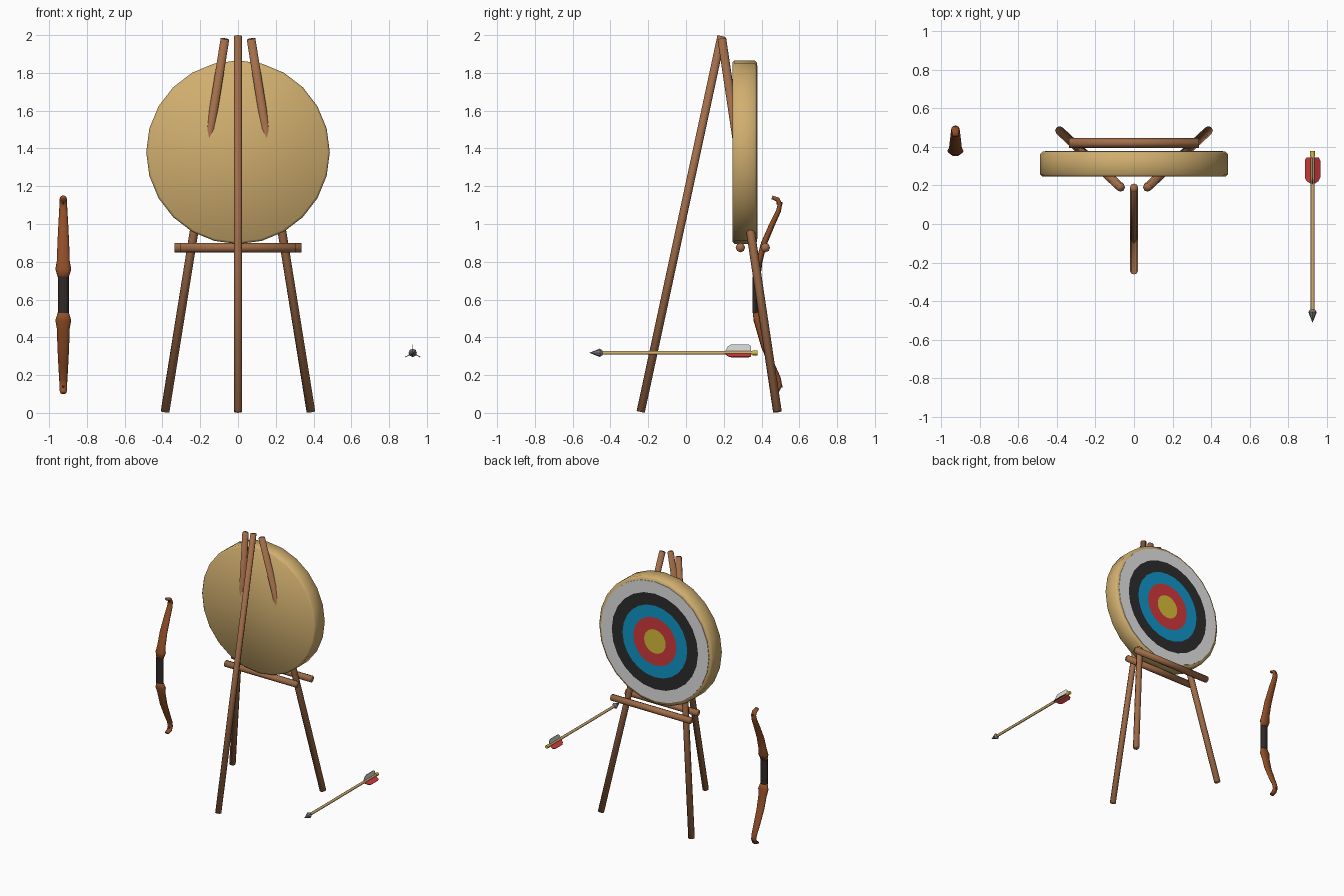
import bpy
import math
from mathutils import Vector, Matrix

cube = bpy.data.objects.get("Cube")
if cube:
    bpy.data.objects.remove(cube, do_unlink=True)


def material(name, r, g, b):
    m = bpy.data.materials.new(name)
    m.use_nodes = True
    m.diffuse_color = (r, g, b, 1)
    bsdf = next(n for n in m.node_tree.nodes if n.type == 'BSDF_PRINCIPLED')
    bsdf.inputs["Base Color"].default_value = (r, g, b, 1)
    return m


STRAW = material("straw", 0.64, 0.43, 0.16)
WOOD = material("stand wood", 0.36, 0.155, 0.068)
BOW_WOOD = material("bow wood", 0.28, 0.075, 0.02)
LEATHER = material("dark leather", 0.03, 0.022, 0.02)
BLACK = material("black", 0.025, 0.025, 0.025)
WHITE = material("white", 0.75, 0.75, 0.75)
BLUE = material("blue", 0.005, 0.3, 0.58)
RED = material("red", 0.62, 0.04, 0.045)
YELLOW = material("yellow", 0.68, 0.5, 0.04)
METAL = material("grey metal", 0.2, 0.2, 0.21)

X, Y, Z = Vector((1, 0, 0)), Vector((0, 1, 0)), Vector((0, 0, 1))


def ring(centre, u, v, n):
    """Closed loop of n points spanned by half-axes u and v."""
    angles = [math.tau * i / n for i in range(n)]
    return [Vector(centre) + u * math.cos(a) + v * math.sin(a) for a in angles]


def loft(name, rings, mats, smooth=True, angle=None):
    """Skin rings into a capped solid; mats is one material or one per band."""
    n = len(rings[0])
    verts = [p for r in rings for p in r]
    faces, bands = [], []
    for k in range(len(rings) - 1):
        for i in range(n):
            j = (i + 1) % n
            faces.append((k * n + i, k * n + j, (k + 1) * n + j, (k + 1) * n + i))
            bands.append(k)
    last = len(rings) - 1
    faces += [tuple(reversed(range(n))), tuple(range(last * n, last * n + n))]
    bands += [0, last]
    mesh = bpy.data.meshes.new(name)
    mesh.from_pydata(verts, [], faces)
    palette = mats if isinstance(mats, list) else [mats]
    for m in palette:
        mesh.materials.append(m)
    for poly, band in zip(mesh.polygons, bands):
        poly.material_index = min(band, len(palette) - 1)
        poly.use_smooth = smooth
    import_bm = bmesh.new()
    import_bm.from_mesh(mesh)
    bmesh.ops.recalc_face_normals(import_bm, faces=import_bm.faces)
    import_bm.to_mesh(mesh)
    import_bm.free()
    obj = bpy.data.objects.new(name, mesh)
    bpy.context.collection.objects.link(obj)
    if angle:
        bpy.ops.object.select_all(action='DESELECT')
        obj.select_set(True)
        bpy.context.view_layer.objects.active = obj
        bpy.ops.object.shade_smooth_by_angle(angle=math.radians(angle))
    return obj


def beam(name, a, b, radius, mat, n=8, angle=None):
    a, b = Vector(a), Vector(b)
    d = (b - a).normalized()
    u = d.cross(X if abs(d.x) < 0.9 else Z).normalized() * radius
    v = d.cross(u)
    return loft(name, [ring(a, u, v, n), ring(b, u, v, n)], mat, angle=angle)


def lathe_y(name, profile, x, z, mats, n, **kw):
    """Turn (radius, y) points round an axis parallel to y."""
    return loft(name, [ring((x, y, z), X * r, Z * r, n) for r, y in profile], mats, **kw)


import bmesh

# Straw target with its painted face on the back
TZ, FACE = 1.38, 0.46
lathe_y("straw_target", [(0.474, 0.245), (0.486, 0.257), (0.486, 0.363), (0.474, 0.375)],
        0, TZ, STRAW, 24)
face_rings = [(FACE, 0.37), (FACE, 0.379)] + [(FACE * k / 5, 0.379) for k in (4, 3, 2, 1)]
lathe_y("target_face", face_rings, 0, TZ, [WHITE, WHITE, BLACK, BLUE, RED, YELLOW],
        24, smooth=False)

# Tripod stand
beam("front_leg", (0, -0.24, 0.005), (0, 0.188, 1.995), 0.022, WOOD)
for side, s in (("left", 1), ("right", -1)):
    beam(side + "_rear_leg", (s * 0.386, 0.484, 0.006), (s * 0.069, 0.19, 1.98), 0.023, WOOD)
for name, y, half in (("front_crossbar", 0.288, 0.305), ("rear_crossbar", 0.42, 0.337)):
    beam(name, (-half, y, 0.875), (half, y, 0.875), 0.025, WOOD)

# Bow: limb stations are (height from middle, y, half width, half depth)
BX, BZ = -0.925, 0.625
limb = [(0.09, 0.37, 0.028, 0.017), (0.135, 0.379, 0.042, 0.021),
        (0.18, 0.388, 0.034, 0.017), (0.275, 0.414, 0.031, 0.016),
        (0.375, 0.457, 0.026, 0.015), (0.445, 0.49, 0.022, 0.013),
        (0.48, 0.497, 0.02, 0.012), (0.505, 0.485, 0.02, 0.012),
        (0.516, 0.455, 0.017, 0.01)]
for name, s in (("upper", 1), ("lower", -1)):
    points = [Vector((BX, y, BZ + s * h)) for h, y, w, d in limb]
    rings = []
    for i, (h, y, w, d) in enumerate(limb):
        tangent = points[min(i + 1, len(points) - 1)] - points[max(i - 1, 0)]
        across = tangent.cross(X).normalized() * s
        rings.append(ring(points[i], X * w, across * d, 12))
    loft(name + "_bow_limb", rings, BOW_WOOD)
    tip = BZ + s * 0.485
    beam(name + "_string_hole", (BX, 0.48, tip), (BX, 0.51, tip), 0.006, LEATHER)
loft("bow_grip", [ring((BX, 0.37, BZ + h), X * 0.029, Y * 0.019, 12) for h in (-0.097, 0.097)],
     LEATHER, angle=40)

# Arrow pointing to the front
AX, AZ = 0.925, 0.318
beam("arrow_shaft", (AX, -0.46, AZ), (AX, 0.36, AZ), 0.01, STRAW, angle=50)
lathe_y("arrow_head", [(0.001, -0.51), (0.022, -0.456), (0.012, -0.442)], AX, AZ, METAL, 8,
        angle=40)
lathe_y("arrow_nock", [(0.013, 0.352), (0.013, 0.378)], AX, AZ, YELLOW, 8, angle=50)

# Three feather vanes
vane = [(0.005, 0.205), (0.034, 0.222), (0.045, 0.24), (0.045, 0.33), (0.035, 0.345), (0.005, 0.345)]
for name, turn, mat in (("top", 0, WHITE), ("left", 120, RED), ("right", 240, RED)):
    spin = Matrix.Rotation(math.radians(turn), 3, 'Y')
    sheets = [[Vector((AX, 0, AZ)) + spin @ Vector((t, y, r)) for r, y in vane]
              for t in (-0.002, 0.002)]
    loft(name + "_vane", sheets, mat, smooth=False)
